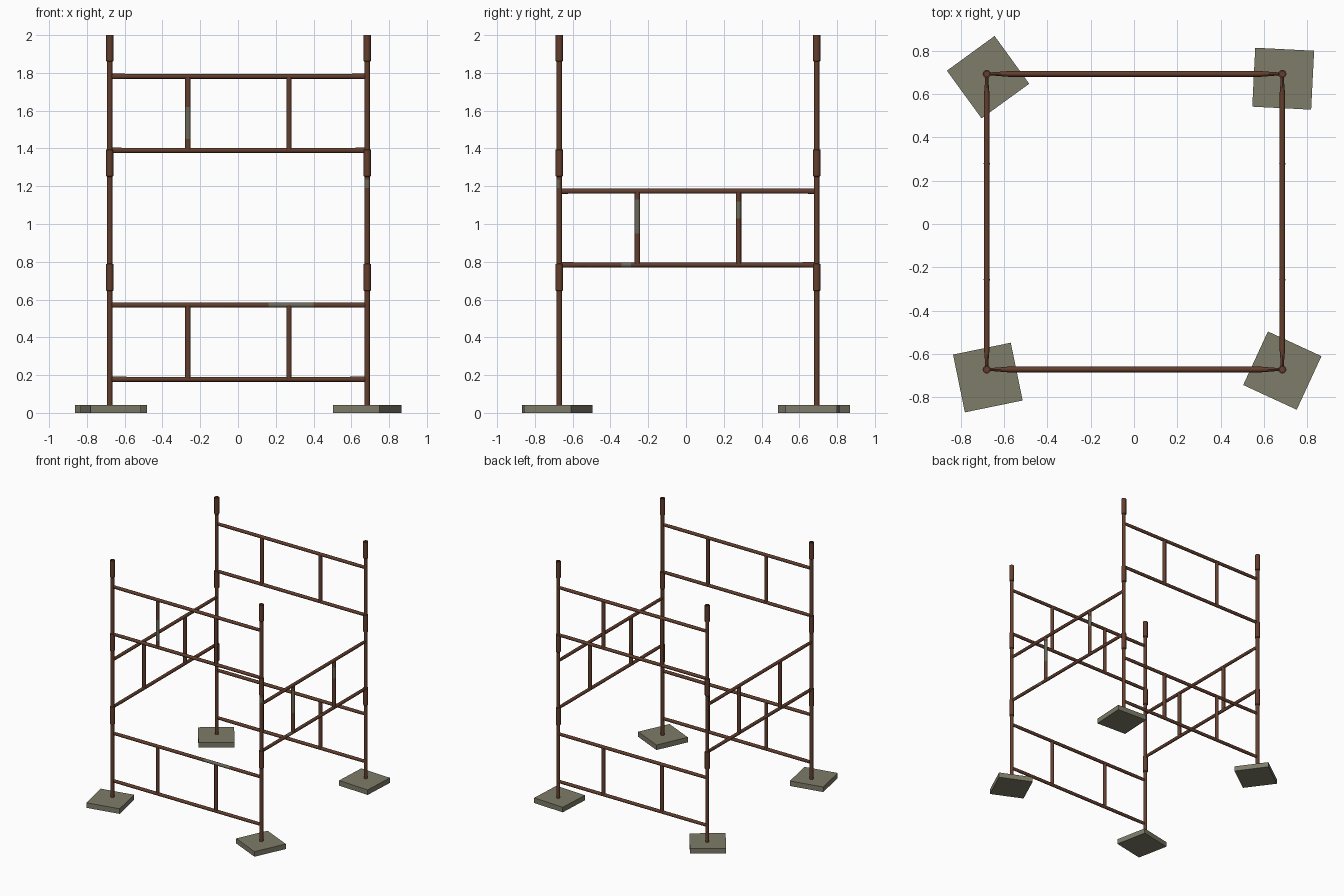
import bpy, bmesh, math
from mathutils import Vector, Matrix

if "Cube" in bpy.data.objects:
    bpy.data.objects.remove(bpy.data.objects["Cube"])

SIDES = 12
XL, XR, YF, YB = -0.679, 0.684, -0.671, 0.692     # post positions


def material(name, rgb):
    m = bpy.data.materials.new(name)
    m.diffuse_color = (*rgb, 1)
    m.use_nodes = True
    m.node_tree.nodes["Principled BSDF"].inputs["Base Color"].default_value = m.diffuse_color
    return m


rust = material("rust_brown", (0.125, 0.048, 0.026))
bare = material("bare_metal", (0.15, 0.14, 0.10))
slab = material("grey_slab", (0.21, 0.20, 0.14))


def finish(bm, name, mats, smooth=True):
    bmesh.ops.recalc_face_normals(bm, faces=bm.faces)
    me = bpy.data.meshes.new(name)
    bm.to_mesh(me)
    bm.free()
    for m in mats:
        me.materials.append(m)
    ob = bpy.data.objects.new(name, me)
    bpy.context.collection.objects.link(ob)
    if smooth:
        bpy.ops.object.select_all(action='DESELECT')
        ob.select_set(True)
        bpy.context.view_layer.objects.active = ob
        bpy.ops.object.shade_smooth_by_angle(angle=math.radians(35))
    return ob


def tube(name, start, axis, side, sections, chip=None, facing=None):
    """Sweep elliptical sections (distance, half width, half height) along an axis.
    chip = (from, to): worn patch on the half that looks towards `facing`."""
    start, axis, side = Vector(start), Vector(axis), Vector(side)
    up = axis.cross(side)
    bm = bmesh.new()
    rings = []
    for t, a, b in sections:
        rings.append([bm.verts.new(start + axis * t
                                   + side * (a * math.cos(2 * math.pi * k / SIDES))
                                   + up * (b * math.sin(2 * math.pi * k / SIDES)))
                      for k in range(SIDES)])
    for i in range(len(rings) - 1):
        mid = (sections[i][0] + sections[i + 1][0]) / 2
        for k in range(SIDES):
            j = (k + 1) % SIDES
            f = bm.faces.new((rings[i][k], rings[i][j], rings[i + 1][j], rings[i + 1][k]))
            if chip and chip[0] < mid < chip[1]:
                f.normal_update()
                out = f.calc_center_median() - (start + axis * mid)
                if out.normalized().dot(Vector(facing)) > 0.2:
                    f.material_index = 1
    bm.faces.new(rings[0])
    bm.faces.new(rings[-1])
    return finish(bm, name, (rust, bare))


def with_chip(sections, chip, r):
    if chip:
        sections = sorted(sections + [(chip[0], r, r), (chip[1], r, r)])
    return sections


# Posts: pipe with a wider sleeve at each joint, hollow at the top
P, S = 0.0145, 0.019
profile = [(0.03, P)]
for z0, z1 in ((0.645, 0.79), (1.25, 1.395)):
    profile += [(z0, P), (z0 + 0.004, S), (z1 - 0.002, S), (z1, P)]
profile += [(1.86, P), (1.864, S), (2.0, S), (2.0, P - 0.002), (1.88, P - 0.002)]
for name, x, y in (("front_left", XL, YF), ("front_right", XR, YF),
                   ("back_left", XL, YB), ("back_right", XR, YB)):
    secs = [(z, r, r) for z, r in profile]
    chip = None
    if name == "front_right":
        chip = (1.19, 1.235)
        secs[5:5] = [(1.19, P, P), (1.235, P, P)]
    tube(name + "_post", (x, y, 0), (0, 0, 1), (1, 0, 0), secs, chip, (0, -1, 0))

# Base slabs, each turned a little differently
for name, x, y, deg in (("front_left", -0.674, -0.708, 11.6), ("front_right", 0.684, -0.676, -24.8),
                        ("back_left", -0.673, 0.677, 36), ("back_right", 0.688, 0.670, -2.9)):
    bm = bmesh.new()
    bmesh.ops.create_cube(bm, size=1, matrix=Matrix.Translation((x, y, 0.021))
                          @ Matrix.Rotation(math.radians(deg), 4, 'Z')
                          @ Matrix.Diagonal((0.272, 0.272, 0.042, 1)))
    finish(bm, name + "_base_slab", (slab,), smooth=False)


def frame(name, start, axis, outward, z_low, z_high, chips):
    """Two rails with pinched ends and two uprights between them."""
    R, V, length = 0.0132, 0.0145, 1.363
    for part, z in (("lower_rail", z_low), ("upper_rail", z_high)):
        c = chips.get(part)
        secs = [(0, 0.007, 0.014), (0.035, 0.008, 0.014), (0.10, R, R),
                (length - 0.10, R, R), (length - 0.035, 0.008, 0.014), (length, 0.007, 0.014)]
        tube(f"{name}_{part}", (*start, z), axis, outward, with_chip(secs, c, R), c, outward)
    for part, t in (("first_upright", 0.414), ("second_upright", 0.949)):
        c = chips.get(part)
        base = Vector((*start, 0)) + Vector(axis) * t
        secs = with_chip([(z_low, V, V), (z_high, V, V)], c, V)
        tube(f"{name}_{part}", base, (0, 0, 1), outward, secs, c, outward)


X, Y = (1, 0, 0), (0, 1, 0)
# Front and back frames, two tiers
for side, y, out in (("front", YF, (0, -1, 0)), ("back", YB, (0, 1, 0))):
    front = side == "front"
    frame(side + "_bottom", (XL, y), X, out, 0.178, 0.571,
          {"upper_rail": (0.84, 1.08)} if front else {})
    frame(side + "_top", (XL, y), X, out, 1.39, 1.782,
          {"first_upright": (1.45, 1.62)} if front else {})
# Left and right frames, middle tier
for side, x, out in (("left", XL, (-1, 0, 0)), ("right", XR, (1, 0, 0))):
    frame(side + "_middle", (x, YF), Y, out, 0.784, 1.174,
          {"first_upright": (0.95, 1.13), "second_upright": (1.03, 1.12),
           "lower_rail": (0.33, 0.38)} if side == "right" else {})
